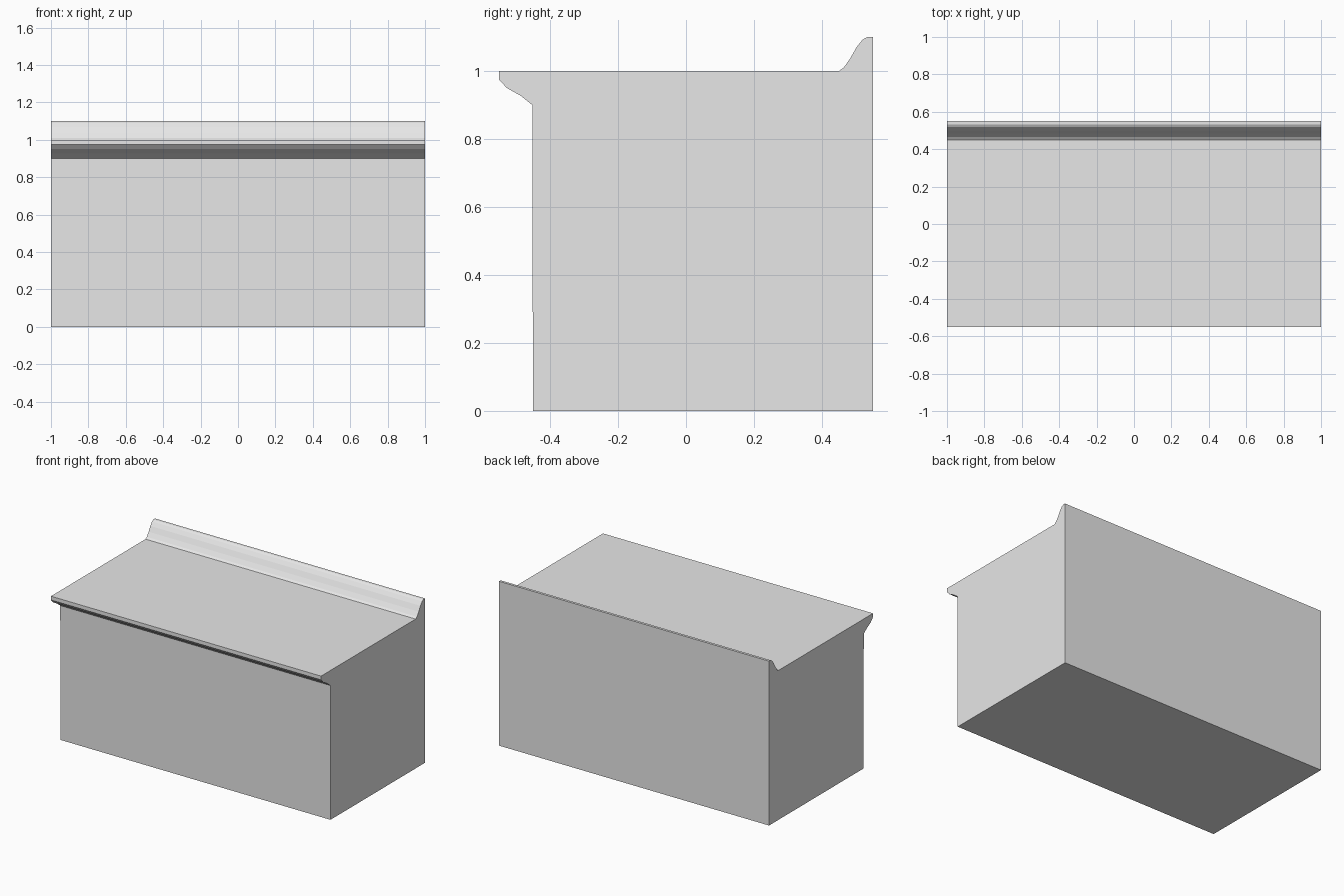
import bpy, bmesh

if "Cube" in bpy.data.objects:
    bpy.data.objects.remove(bpy.data.objects["Cube"])

# Single flat colour
mat = bpy.data.materials.new("light_grey")
mat.diffuse_color = (0.8, 0.8, 0.8, 1.0)
mat.use_nodes = True
mat.node_tree.nodes["Principled BSDF"].inputs["Base Color"].default_value = mat.diffuse_color

# Counter cross-section (y, z): cabinet front, nosing, worktop, backsplash cove, back
profile = [
    (-0.45, 0.0), (-0.452, 0.90),
    (-0.486, 0.927), (-0.527, 0.95), (-0.55, 0.975), (-0.55, 1.0),
    (0.45, 1.0), (0.464, 1.01), (0.483, 1.037), (0.501, 1.069),
    (0.519, 1.092), (0.533, 1.10), (0.55, 1.10),
    (0.55, 0.0),
]

# Counter: profile extruded along x
bm = bmesh.new()
face = bm.faces.new([bm.verts.new((-1.0, y, z)) for y, z in profile])
ext = bmesh.ops.extrude_face_region(bm, geom=[face], use_keep_orig=True)
moved = [g for g in ext["geom"] if isinstance(g, bmesh.types.BMVert)]
bmesh.ops.translate(bm, verts=moved, vec=(2.0, 0.0, 0.0))
bmesh.ops.recalc_face_normals(bm, faces=bm.faces[:])
mesh = bpy.data.meshes.new("counter")
bm.to_mesh(mesh)
bm.free()
mesh.materials.append(mat)
obj = bpy.data.objects.new("counter", mesh)
bpy.context.collection.objects.link(obj)
